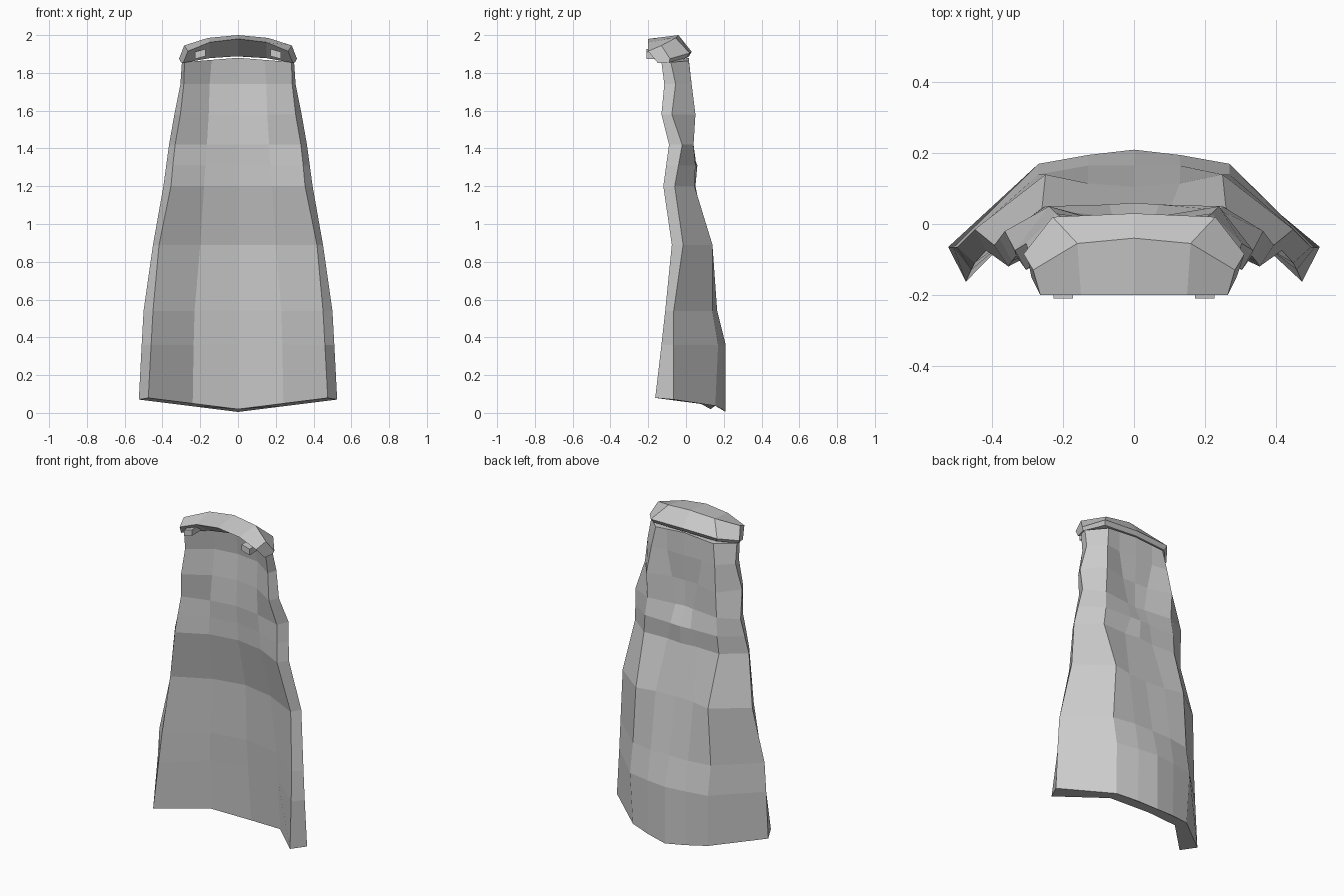
import bpy, bmesh
from mathutils import Vector

if "Cube" in bpy.data.objects:
    bpy.data.objects.remove(bpy.data.objects["Cube"])

grey = bpy.data.materials.new("cloth_grey")
grey.diffuse_color = (0.6, 0.6, 0.6, 1)
grey.use_nodes = True
grey.node_tree.nodes["Principled BSDF"].inputs["Base Color"].default_value = grey.diffuse_color


def finish(name, bm):
    bmesh.ops.recalc_face_normals(bm, faces=bm.faces)
    mesh = bpy.data.meshes.new(name)
    bm.to_mesh(mesh)
    bm.free()
    mesh.materials.append(grey)
    obj = bpy.data.objects.new(name, mesh)
    bpy.context.collection.objects.link(obj)
    return obj


def loft(name, loops):
    """Skin closed loops of equal length and cap both ends."""
    bm = bmesh.new()
    rings = [[bm.verts.new(p) for p in loop] for loop in loops]
    n = len(rings[0])
    for r, s in zip(rings, rings[1:]):
        for i in range(n):
            j = (i + 1) % n
            bm.faces.new((r[i], r[j], s[j], s[i]))
    bm.faces.new(rings[0])
    bm.faces.new(rings[-1])
    return finish(name, bm)


def mirrored(half):
    """Half row from outer edge to centre, completed on the other side."""
    return half + [(-x, y, z) for x, y, z in reversed(half[:-1])]


heights = [0.0, 0.36, 0.54, 0.89, 1.2, 1.31, 1.42, 1.58, 1.74, 1.88]
# lining: edge x, edge y, fold x, fold y, centre y
lining = [
    (.475, -.163, .24, .075, .13), (.46, -.13, .235, .06, .1),
    (.45, -.11, .23, .05, .085), (.418, -.075, .2, .035, .075),
    (.355, -.12, .18, -.03, 0), (.345, -.105, .172, -.035, -.005),
    (.333, -.09, .165, -.04, -.015), (.305, -.13, .155, -.035, -.01),
    (.287, -.115, .15, -.02, 0), (.283, -.13, .14, -.04, -.02)]
# back: edge x, edge y, ridge x, ridge y, fold x, fold y, centre y
back = [
    (.525, -.065, .26, .155, .13, .19, .21), (.51, -.067, .27, .17, .13, .195, .21),
    (.5, -.065, .27, .14, .13, .165, .165), (.45, -.015, .25, .14, .13, .115, .105),
    (.395, -.06, .26, .045, .1, .04, .05), (.38, -.04, .25, .05, .07, .055, .06),
    (.365, -.02, .24, .04, .06, .02, .01), (.337, -.075, .24, .05, .09, .01, .01),
    (.305, -.055, .22, .03, .12, .015, .02), (.297, -.08, .2, .015, .12, .015, .015)]

# Draped cape body with thickness, and a hem that dips at the middle
loops = []
for k, (h, a, b) in enumerate(zip(heights, lining, back)):
    def point(x, y, lift=0.0):
        z = h
        if k == 0:
            z += .005 + .125 * x + lift
        elif k == len(heights) - 1:
            z -= .08 * x
        return (x, y, z)
    front_row = mirrored([point(a[0], a[1], .015), point(a[2], a[3], .015),
                          point(0, a[4], .015)])
    back_row = mirrored([point(b[0], b[1]), point(b[2], b[3]),
                         point(b[4], b[5]), point(0, b[6])])
    loops.append(front_row + back_row[::-1])
loft("cape_body", loops)

# Collar: sections run front lip, top ridge, back rim, back underside, inner underside
end = [(.265, -.2, 1.915), (.285, -.13, 1.945), (.312, -.085, 1.875),
       (.302, -.09, 1.855), (.29, -.15, 1.853)]
mid = [(.15, -.2, 1.962), (.16, -.055, 1.985), (.23, .02, 1.905),
       (.22, .005, 1.88), (.15, -.08, 1.878)]
centre = [(0, -.2, 1.98), (0, -.04, 2.0), (0, .03, 1.912),
          (0, .015, 1.887), (0, -.05, 1.888)]
flip = lambda pts: [(-x, y, z) for x, y, z in pts]
loft("collar", [flip(end), flip(mid), centre, mid, end])

# Small clasps beneath the collar lip
for side, name in ((-1, "clasp_left"), (1, "clasp_right")):
    bm = bmesh.new()
    bmesh.ops.create_cube(bm, size=1)
    for v in bm.verts:
        tilt = .015 * v.co.x * side
        v.co = Vector((side * .2 + v.co.x * .055, -.165 + v.co.y * .09,
                       1.9 + v.co.z * .038 - tilt))
    finish(name, bm)
